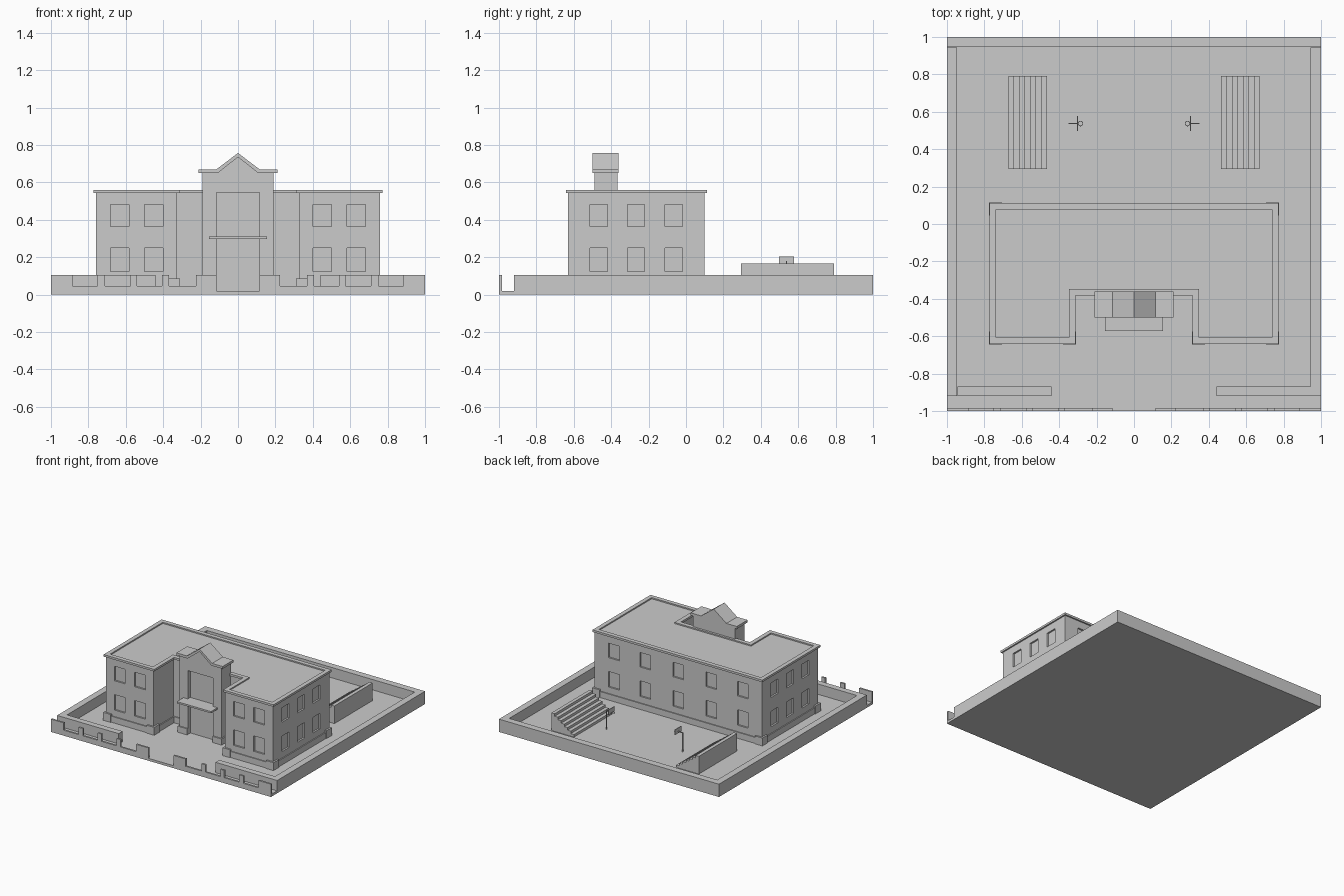
import bpy, bmesh
from mathutils import Vector

if "Cube" in bpy.data.objects:
    bpy.data.objects.remove(bpy.data.objects["Cube"])


def make(name, bm):
    bmesh.ops.recalc_face_normals(bm, faces=bm.faces)
    me = bpy.data.meshes.new(name)
    bm.to_mesh(me)
    bm.free()
    ob = bpy.data.objects.new(name, me)
    bpy.context.collection.objects.link(ob)
    return ob


def add_box(bm, x0, x1, y0, y1, z0, z1):
    v = bmesh.ops.create_cube(bm, size=1)["verts"]
    bmesh.ops.scale(bm, vec=(x1 - x0, y1 - y0, z1 - z0), verts=v)
    bmesh.ops.translate(bm, vec=((x0 + x1) / 2, (y0 + y1) / 2, (z0 + z1) / 2), verts=v)


def boxes(name, *specs):
    bm = bmesh.new()
    for s in specs:
        add_box(bm, *s)
    return make(name, bm)


def prism(name, pts, offset):
    """Extrude a closed 3D outline along offset."""
    bm = bmesh.new()
    f = bm.faces.new([bm.verts.new(p) for p in pts])
    r = bmesh.ops.extrude_face_region(bm, geom=[f], use_keep_orig=True)
    bmesh.ops.translate(bm, vec=offset, verts=[g for g in r["geom"] if isinstance(g, bmesh.types.BMVert)])
    return make(name, bm)


def xz_prism(name, pts, y0, y1):
    return prism(name, [(x, y0, z) for x, z in pts], (0, y1 - y0, 0))


def mirrored(right):
    """Complete a symmetric outline from its right half."""
    return right + [(-x, z) for x, z in reversed(right) if abs(x) > 1e-6]


def footprint(d):
    """U-shaped building outline grown outward by d."""
    return mirrored([(.325 - d, -.37 - d), (.325 - d, -.63 - d), (.76 + d, -.63 - d), (.76 + d, .10 + d)])


def u_prism(name, d, z0, z1):
    return prism(name, [(x, y, z0) for x, y in footprint(d)], (0, 0, z1 - z0))


# Ground and perimeter walls
boxes("ground", (-1, 1, -1, 1, 0, .02))
boxes("back_wall", (-1, 1, .945, 1, 0, .105))
for s, side in ((-1, "left"), (1, "right")):
    x = sorted((s, s * .945))
    boxes(side + "_wall", (*x, -.92, .945, 0, .105))
    x = sorted((s * .44, s * .945))
    boxes(side + "_front_wall", (*x, -.92, -.87, .01, .105))
    # Notched street fence
    pts = [(s * .115, .01), (s * .115, .105)]
    for a, b in ((.225, .37), (.405, .54), (.575, .71), (.75, .885)):
        pts += [(s * a, .105), (s * a, .045), (s * b, .045), (s * b, .105)]
    pts += [(s, .105), (s, .01)]
    xz_prism(side + "_fence", pts, -1, -.985)

# Building body with recessed windows
body = u_prism("building_walls", 0, .01, .55)
cut = bmesh.new()
D = .014
for z0, z1 in ((.123, .25), (.364, .483)):
    for s in (-1, 1):
        for c in (.45, .633):
            add_box(cut, s * c - .049, s * c + .049, -.68, -.63 + D, z0, z1)
        for c in (-.467, -.267, -.066):
            xa, xb = sorted((s * (.76 - D), s * .8))
            add_box(cut, xa, xb, c - .046, c + .046, z0, z1)
    for c in (-.585, -.3, 0, .3, .585):
        add_box(cut, c - .049, c + .049, .10 - D, .15, z0, z1)
cutter = make("window_cutter", cut)
cutter.hide_render = True
mod = body.modifiers.new("windows", "BOOLEAN")
mod.operation, mod.object, mod.solver = "DIFFERENCE", cutter, "EXACT"
bpy.context.view_layer.objects.active = body
bpy.ops.object.modifier_apply(modifier=mod.name)
bpy.data.objects.remove(cutter)

# Plinth and corner foot blocks
u_prism("plinth", .008, .01, .07)
feet = []
for s in (-1, 1):
    for cx, cy in ((.74, -.61), (.345, -.61), (.74, .08)):
        feet.append((s * cx - .034, s * cx + .034, cy - .034, cy + .034, .01, .085))
boxes("corner_feet", *feet)

# Cornice ring around the roof
bm = bmesh.new()
loops = [[bm.verts.new((x, y, z)) for x, y in footprint(d)]
         for d, z in ((.012, .543), (.012, .56), (-.023, .56), (-.023, .543))]
for k in range(4):
    a, b = loops[k], loops[(k + 1) % 4]
    for i in range(8):
        j = (i + 1) % 8
        bm.faces.new((a[i], a[j], b[j], b[i]))
make("cornice", bm)

# Entrance tower: full back layer, front layer with tall door recess
gable = [(.19, .655), (.11, .655), (0, .74)]
xz_prism("tower_back", mirrored([(.19, .01)] + gable), -.455, -.365)
top = mirrored([(.115, .545), (.115, .01), (.19, .01)] + gable)
xz_prism("tower_front", top, -.488, -.455)
boxes("tower_feet", *[(*sorted((s * .115, s * .2)), -.498, -.37, .01, .07) for s in (-1, 1)])
xz_prism("tower_cap", [(-.21, .67), (-.115, .67), (0, .757), (.115, .67), (.21, .67),
                       (.21, .65), (.108, .65), (0, .735), (-.108, .65), (-.21, .65)], -.50, -.36)
boxes("door_canopy", (-.155, .155, -.572, -.45, .298, .312))

# Sports yard: stepped seating and hoops, both sides
for s, side in ((-1, "left"), (1, "right")):
    pts = [(s * .67, .01), (s * .465, .01)]
    w, h = .205 / 7, .145 / 7
    for i in range(7):
        z = .02 + h * (i + 1)
        pts += [(s * (.465 + w * i), z), (s * (.465 + w * (i + 1)), z)]
    xz_prism(side + "_bleachers", pts, .295, .79)
    boxes(side + "_hoop_stand",
          (s * .303 - .003, s * .303 + .003, .497, .577, .163, .205),
          (s * .346 - .003, s * .346 + .003, .534, .540, .01, .178),
          (*sorted((s * .349, s * .303)), .534, .540, .173, .179))
    bpy.ops.mesh.primitive_torus_add(location=(s * .286, .537, .172), major_radius=.013,
                                     minor_radius=.0018, major_segments=16, minor_segments=6)
    bpy.context.object.name = side + "_hoop_ring"
